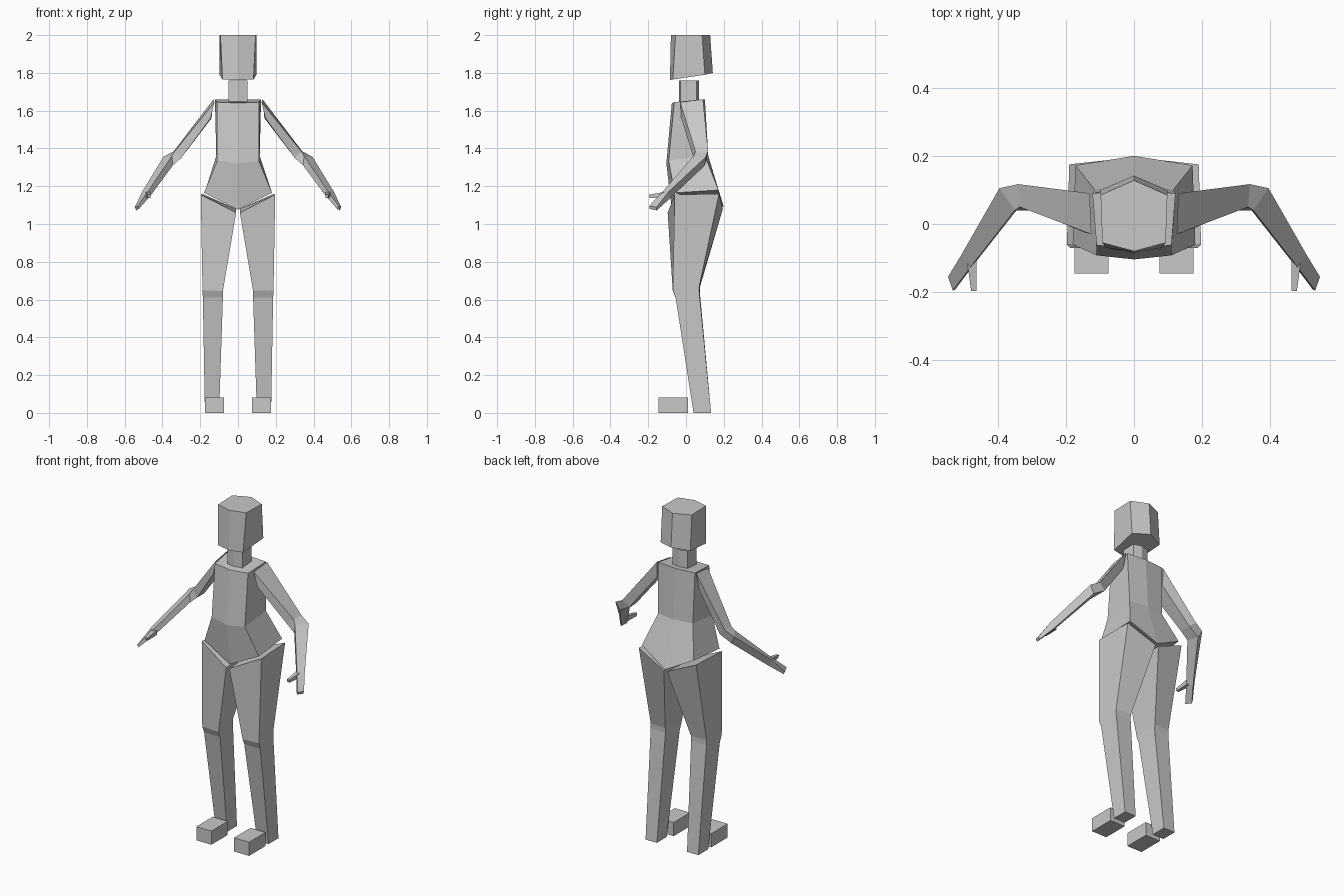
import bpy
import bmesh

grey = bpy.data.materials.new("plain_grey")
grey.diffuse_color = (0.58, 0.58, 0.58, 1)


def loft(name, rings):
    """Join successive cross-sections into a closed flat-shaded solid."""
    bm = bmesh.new()
    loops = [[bm.verts.new(p) for p in ring] for ring in rings]
    n = len(rings[0])
    for a, b in zip(loops, loops[1:]):
        for i in range(n):
            j = (i + 1) % n
            bm.faces.new((a[i], a[j], b[j], b[i]))
    bm.faces.new(loops[0])
    bm.faces.new(loops[-1])
    bmesh.ops.recalc_face_normals(bm, faces=bm.faces[:])
    mesh = bpy.data.meshes.new(name)
    bm.to_mesh(mesh)
    bm.free()
    mesh.materials.append(grey)
    obj = bpy.data.objects.new(name, mesh)
    bpy.context.collection.objects.link(obj)
    return obj


def pair(name, rings):
    """The same solid on both sides of the body."""
    loft("right_" + name, rings)
    loft("left_" + name, [[(-x, y, z) for x, y, z in r] for r in rings])


def hexagon(front, front_side, back_side, back):
    """Symmetric six-sided section: (y, z) on the middle, (x, y, z) at the sides."""
    fx, fy, fz = front_side
    bx, by, bz = back_side
    return [(0, *front), (fx, fy, fz), (bx, by, bz),
            (0, *back), (-bx, by, bz), (-fx, fy, fz)]


# Head, with an underside that rises towards the back
loft("head", [
    hexagon((-0.085, 1.762), (0.082, -0.07, 1.765), (0.098, 0.10, 1.79), (0.142, 1.80)),
    hexagon((-0.08, 2.0), (0.093, -0.055, 2.0), (0.098, 0.085, 2.0), (0.128, 2.0)),
])

# Neck
loft("neck", [hexagon((-0.038, z), (0.05, -0.03, z), (0.05, 0.055, z), (0.068, z))
              for z in (1.645, 1.76)])

# Torso: pointed hip line, waist, shoulders
loft("torso", [
    hexagon((-0.075, 1.075), (0.18, -0.06, 1.165), (0.172, 0.172, 1.18), (0.2, 1.09)),
    hexagon((-0.104, 1.32), (0.11, -0.092, 1.335), (0.115, 0.10, 1.36), (0.118, 1.36)),
    hexagon((-0.075, 1.64), (0.11, -0.062, 1.645), (0.122, 0.09, 1.66), (0.10, 1.66)),
])

# Legs: thigh, knee band and shin in one piece
# (section order: outer front, inner front, inner back, outer back)
pair("leg", [
    [(0.197, -0.06, 1.155), (0.01, -0.097, 1.06), (0.01, 0.195, 1.08), (0.19, 0.175, 1.16)],
    [(0.188, -0.07, 0.65), (0.08, -0.07, 0.645), (0.085, 0.075, 0.67), (0.185, 0.07, 0.67)],
    [(0.186, -0.055, 0.61), (0.08, -0.055, 0.61), (0.085, 0.073, 0.64), (0.185, 0.07, 0.64)],
    [(0.175, 0.04, 0), (0.1, 0.04, 0), (0.1, 0.133, 0), (0.175, 0.133, 0)],
])

# Feet: separate blocks ahead of the shins
pair("foot", [[(0.075, -0.145, z), (0.175, -0.145, z), (0.175, 0.01, z), (0.075, 0.01, z)]
              for z in (0, 0.082)])

# Arms: shoulder, two elbow sections, wrist, fingertips
# (section order: top back, top front, bottom front, bottom back)
pair("arm", [
    [(0.13, 0.09, 1.66), (0.125, -0.03, 1.645), (0.145, -0.025, 1.56), (0.14, 0.075, 1.56)],
    [(0.34, 0.117, 1.385), (0.335, 0.05, 1.385), (0.30, 0.04, 1.35), (0.30, 0.11, 1.35)],
    [(0.395, 0.105, 1.355), (0.35, 0.04, 1.36), (0.345, 0.04, 1.31), (0.37, 0.10, 1.31)],
    [(0.508, -0.093, 1.17), (0.475, -0.12, 1.175), (0.467, -0.115, 1.145), (0.49, -0.085, 1.135)],
    [(0.546, -0.155, 1.09), (0.532, -0.195, 1.095), (0.525, -0.193, 1.08), (0.54, -0.155, 1.072)],
])

# Thumbs
pair("thumb", [
    [(0.49, -0.11, 1.17), (0.462, -0.11, 1.17), (0.462, -0.105, 1.14), (0.49, -0.105, 1.14)],
    [(0.478, -0.197, 1.155), (0.462, -0.197, 1.155), (0.462, -0.193, 1.138), (0.478, -0.193, 1.138)],
])
